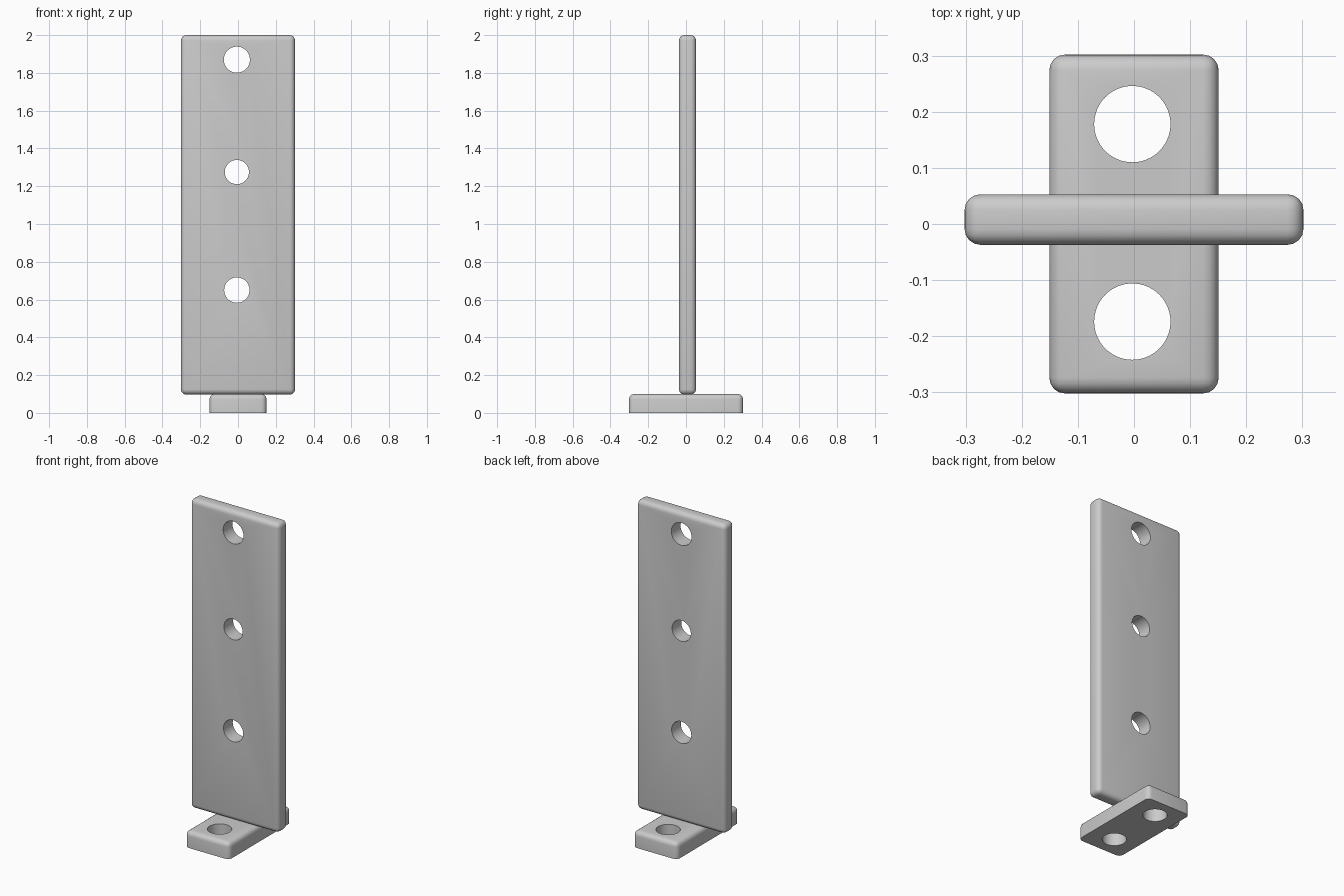
import bpy, bmesh, math
from mathutils import Matrix, Vector

if "Cube" in bpy.data.objects:
    bpy.data.objects.remove(bpy.data.objects["Cube"])

grey = bpy.data.materials.new("light grey")
grey.diffuse_color = (0.6, 0.6, 0.6, 1)
grey.use_nodes = True
grey.node_tree.nodes["Principled BSDF"].inputs["Base Color"].default_value = grey.diffuse_color


def rounded_slab(name, lo, hi, radius, sharp_bottom=False):
    """Box between two corners with rounded edges."""
    lo, hi = Vector(lo), Vector(hi)
    bm = bmesh.new()
    bmesh.ops.create_cube(bm, size=1, matrix=Matrix.Translation((lo + hi) / 2)
                          @ Matrix.Diagonal((*(hi - lo), 1)))
    edges = [e for e in bm.edges
             if not (sharp_bottom and all(v.co.z < lo.z + 1e-4 for v in e.verts))]
    bmesh.ops.bevel(bm, geom=edges, offset=radius, offset_type='OFFSET',
                    segments=4, profile=0.5, affect='EDGES', clamp_overlap=True)
    mesh = bpy.data.meshes.new(name)
    bm.to_mesh(mesh)
    bm.free()
    obj = bpy.data.objects.new(name, mesh)
    bpy.context.collection.objects.link(obj)
    mesh.materials.append(grey)
    return obj


def drill(obj, centre, radius, axis):
    """Cut a round through-hole along y or z."""
    turn = (math.pi / 2, 0, 0) if axis == 'y' else (0, 0, 0)
    bpy.ops.mesh.primitive_cylinder_add(vertices=64, radius=radius, depth=0.6,
                                        location=centre, rotation=turn)
    cutter = bpy.context.object
    cutter.name = obj.name + "_hole_cutter"
    cutter.data.materials.append(grey)
    cutter.hide_render = True
    cutter.hide_set(True)
    mod = obj.modifiers.new("hole", 'BOOLEAN')
    mod.operation, mod.solver, mod.object = 'DIFFERENCE', 'EXACT', cutter


def finish(obj):
    """Apply the holes, remove the cutters and smooth the rounded edges."""
    bpy.ops.object.select_all(action='DESELECT')
    obj.select_set(True)
    bpy.context.view_layer.objects.active = obj
    for mod in list(obj.modifiers):
        cutter = mod.object
        bpy.ops.object.modifier_apply(modifier=mod.name)
        bpy.data.objects.remove(cutter)
    bpy.ops.object.shade_smooth_by_angle(angle=math.radians(35))


# Foot with two screw holes, flat underneath
foot = rounded_slab("foot", (-0.151, -0.302, 0), (0.151, 0.302, 0.1), 0.028, True)
for y in (-0.174, 0.178):
    drill(foot, (-0.003, y, 0.05), 0.068, 'z')
finish(foot)

# Upright plate with three screw holes
plate = rounded_slab("upright_plate", (-0.302, -0.037, 0.097), (0.302, 0.053, 2), 0.028)
for z, r in ((0.65, 0.067), (1.275, 0.064), (1.87, 0.069)):
    drill(plate, (-0.006, 0, z), r, 'y')
finish(plate)
